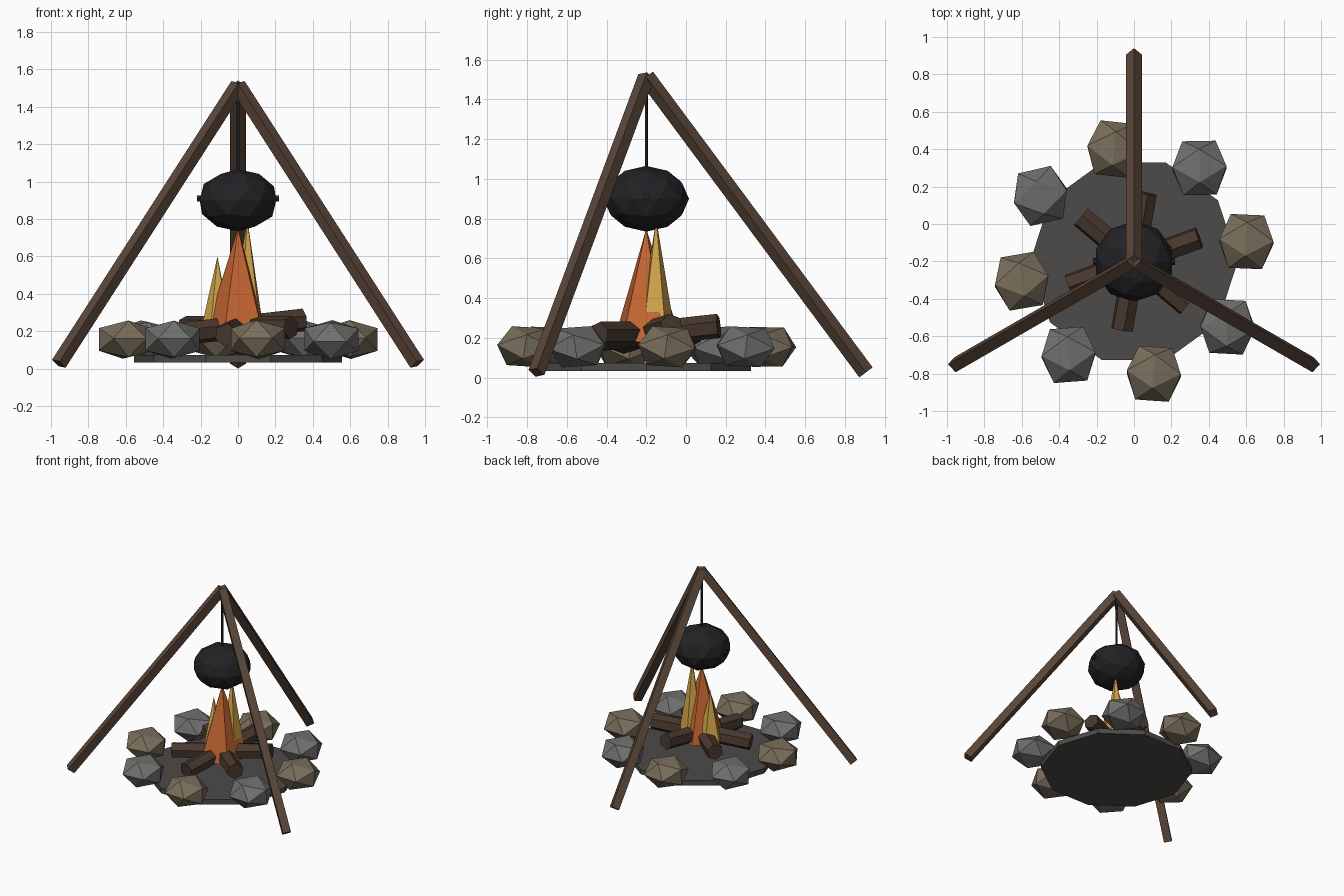
import bpy, math, random
from mathutils import Vector, Matrix

if "Cube" in bpy.data.objects:
    bpy.data.objects.remove(bpy.data.objects["Cube"])

random.seed(4)
CY = -0.2  # fire centre in y


def material(name, rgb):
    m = bpy.data.materials.new(name)
    m.diffuse_color = (*rgb, 1)
    m.use_nodes = True
    m.node_tree.nodes["Principled BSDF"].inputs["Base Color"].default_value = m.diffuse_color
    return m


WOOD = material("pole_wood", (0.10, 0.06, 0.04))
LOG = material("log_wood", (0.065, 0.04, 0.027))
IRON = material("iron", (0.016, 0.016, 0.018))
ORANGE = material("flame_orange", (0.55, 0.13, 0.03))
YELLOW = material("flame_yellow", (0.65, 0.38, 0.07))
GREY = material("stone_grey", (0.16, 0.16, 0.155))
TAN = material("stone_tan", (0.19, 0.155, 0.105))
ASH = material("ash", (0.075, 0.07, 0.065))


def finish(name, mat):
    ob = bpy.context.object
    ob.name = name
    ob.data.materials.append(mat)
    return ob


def rod(name, a, b, radius, sides, mat):
    a, b = Vector(a), Vector(b)
    d = b - a
    bpy.ops.mesh.primitive_cylinder_add(vertices=sides, radius=radius, depth=d.length)
    ob = finish(name, mat)
    rot = Vector((0, 0, 1)).rotation_difference(d.normalized())
    ob.matrix_world = Matrix.Translation((a + b) / 2) @ rot.to_matrix().to_4x4()
    return ob


# ash bed
bpy.ops.mesh.primitive_cylinder_add(vertices=10, radius=0.555, depth=0.04,
                                    location=(0, CY, 0.053), rotation=(0, 0, math.pi / 2))
finish("ash_bed", ASH)

# ring of eight stones, alternating colours
for k in range(8):
    a = math.radians(10 + 45 * k)
    bpy.ops.mesh.primitive_ico_sphere_add(subdivisions=1, radius=0.17)
    ob = finish(f"stone_{k + 1}", GREY if k % 2 else TAN)
    spin = Matrix.Rotation(math.radians(90 + random.uniform(-8, 15)), 4, 'Z')
    tilt = Matrix.Rotation(random.uniform(-0.12, 0.12), 4, 'X')
    ob.data.transform(Matrix.Diagonal((1, 1, 0.68, 1)) @ tilt @ spin
                      @ Matrix.Rotation(math.radians(-31.72), 4, 'Y'))
    ob.location = (0.61 * math.cos(a), CY + 0.61 * math.sin(a), 0.155)

# crossed logs
for k, (deg, rise) in enumerate([(20, 0.04), (80, 0.04), (140, 0.0)]):
    a = math.radians(deg)
    dx, dy = 0.37 * math.cos(a), 0.37 * math.sin(a)
    rod(f"log_{k + 1}", (-dx, CY - dy, 0.22 - rise), (dx, CY + dy, 0.22 + rise), 0.062, 6, LOG)

# flames
for name, x, y, r, z0, z1, mat in [
        ("flame_main", 0.0, CY, 0.18, 0.18, 0.75, ORANGE),
        ("flame_tall", 0.05, -0.15, 0.10, 0.20, 0.80, YELLOW),
        ("flame_small", -0.11, -0.15, 0.09, 0.20, 0.60, YELLOW)]:
    bpy.ops.mesh.primitive_cone_add(vertices=5, radius1=r, radius2=0, depth=z1 - z0,
                                    location=(x, y, (z0 + z1) / 2), rotation=(0, 0, 0.2))
    finish(name, mat)

# tripod poles meeting at the top
for name, deg in [("back_pole", 90), ("left_pole", 210), ("right_pole", 330)]:
    a = math.radians(deg)
    rod(name, (1.106 * math.cos(a), CY + 1.106 * math.sin(a), 0.026), (0, CY, 1.515), 0.042, 4, WOOD)

# hanging pot with side knobs
bpy.ops.mesh.primitive_ico_sphere_add(subdivisions=2, radius=0.215, location=(0, CY, 0.9))
finish("pot", IRON).scale = (1, 1, 0.77)
rod("pot_knobs", (-0.22, CY, 0.91), (0.22, CY, 0.91), 0.018, 6, IRON)
rod("hanging_rod", (0, CY, 1.04), (0, CY, 1.51), 0.008, 5, IRON)
